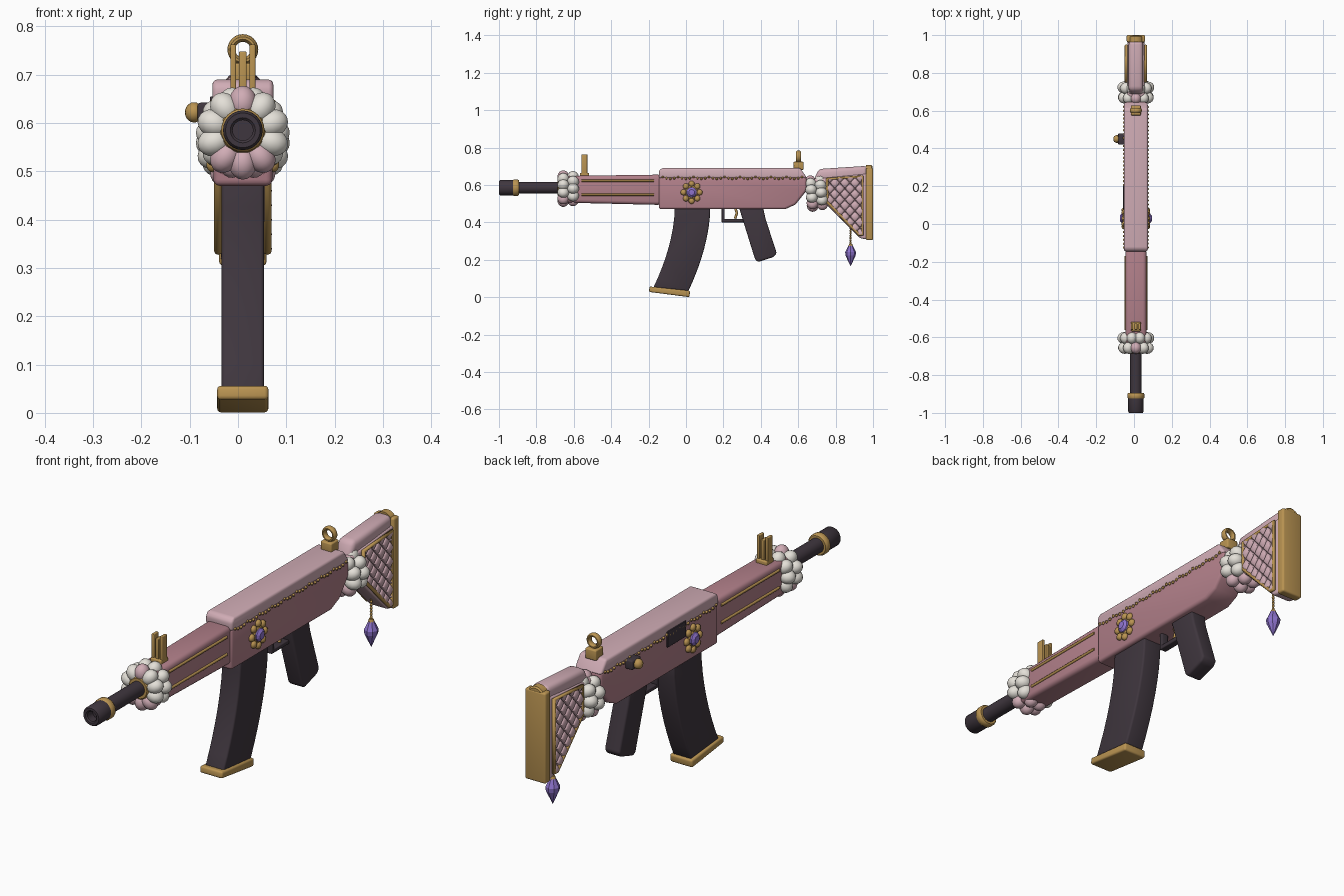
import bpy, bmesh, math
from mathutils import Vector, Matrix

cube = bpy.data.objects.get("Cube")
if cube:
    bpy.data.objects.remove(cube)

CX = 0.01  # centre line of the body
made = []


def material(name, rgb):
    lin = [((c / 255 + 0.055) / 1.055) ** 2.4 for c in rgb] + [1]
    m = bpy.data.materials.new(name)
    m.use_nodes = True
    m.diffuse_color = lin
    bsdf = m.node_tree.nodes["Principled BSDF"]
    bsdf.inputs["Base Color"].default_value = lin
    bsdf.inputs["Roughness"].default_value = 0.6
    return m


ROSE = material("dusty rose", (178, 128, 138))
PINK = material("light pink", (208, 172, 181))
WHITE = material("cream white", (228, 224, 216))
GOLD = material("gold", (186, 148, 82))
DARK = material("charcoal", (63, 54, 62))
PURPLE = material("violet", (142, 115, 205))


def finish(name, bm, mat, smooth=True):
    bmesh.ops.recalc_face_normals(bm, faces=bm.faces[:])
    mesh = bpy.data.meshes.new(name)
    bm.to_mesh(mesh)
    bm.free()
    mesh.materials.append(mat)
    ob = bpy.data.objects.new(name, mesh)
    bpy.context.collection.objects.link(ob)
    if smooth:
        made.append(ob)
    return ob


def round_edges(bm, width, segments=3):
    edges = [e for e in bm.edges if e.is_manifold and e.calc_face_angle(0) > 0.5]
    bmesh.ops.bevel(bm, geom=edges, offset=width, segments=segments, profile=0.5,
                    affect='EDGES', clamp_overlap=True)


def prism(name, pts, half, mat, bevel=0.01, x=CX, segments=3):
    """Side profile of (y, z) points, extruded across x."""
    bm = bmesh.new()
    face = bm.faces.new([bm.verts.new((x - half, y, z)) for y, z in pts])
    ext = bmesh.ops.extrude_face_region(bm, geom=[face])
    bmesh.ops.translate(bm, vec=(2 * half, 0, 0),
                        verts=[v for v in ext["geom"] if isinstance(v, bmesh.types.BMVert)])
    bmesh.ops.recalc_face_normals(bm, faces=bm.faces[:])
    if bevel:
        round_edges(bm, bevel, segments)
    return finish(name, bm, mat)


def box(name, y0, y1, z0, z1, half, mat, bevel=0.005, x=CX):
    return prism(name, [(y0, z0), (y1, z0), (y1, z1), (y0, z1)], half, mat, bevel, x)


def lathe(name, profile, mat, matrix, sides=24, smooth=True):
    """Spin (radius, height) points around local z."""
    bm = bmesh.new()
    vs = [bm.verts.new((r, 0, h)) for r, h in profile]
    es = [bm.edges.new(p) for p in zip(vs, vs[1:])]
    bmesh.ops.spin(bm, geom=vs + es, cent=(0, 0, 0), axis=(0, 0, 1),
                   angle=math.tau, steps=sides)
    bmesh.ops.remove_doubles(bm, verts=bm.verts[:], dist=1e-5)
    bm.transform(matrix)
    return finish(name, bm, mat, smooth)


def balls(name, spots, mat, u=10, v=7):
    """Many ellipsoids in one mesh; each spot is (matrix, size)."""
    bm = bmesh.new()
    for matrix, size in spots:
        bmesh.ops.create_uvsphere(bm, u_segments=u, v_segments=v, radius=1,
                                  matrix=matrix @ Matrix.Diagonal((*size, 1)))
    return finish(name, bm, mat)


def tube(name, pts, radius, mat, cyclic=False):
    cu = bpy.data.curves.new(name, 'CURVE')
    cu.dimensions = '3D'
    cu.bevel_depth = radius
    cu.bevel_resolution = 2
    cu.use_fill_caps = True
    sp = cu.splines.new('POLY')
    sp.points.add(len(pts) - 1)
    for p, co in zip(sp.points, pts):
        p.co = (*co, 1)
    sp.use_cyclic_u = cyclic
    cu.materials.append(mat)
    ob = bpy.data.objects.new(name, cu)
    bpy.context.collection.objects.link(ob)
    return ob


def at(x, y, z):
    return Matrix.Translation((x, y, z))


# Barrel, muzzle and collars, along y
along_y = at(CX, 0, 0.585) @ Matrix.Rotation(-math.pi / 2, 4, 'X')
lathe("barrel", [(0, -0.92), (0.031, -0.92), (0.031, -0.55), (0, -0.55)], DARK, along_y)
lathe("muzzle", [(0, -0.96), (0.021, -0.96), (0.021, -0.995), (0.026, -1), (0.036, -1),
                 (0.041, -0.993), (0.041, -0.92), (0, -0.92)], DARK, along_y)
for label, y, r in (("muzzle_collar", -0.91, 0.045), ("handguard_collar", -0.67, 0.047)):
    lathe(label, [(0.02, y - 0.016), (r - 0.005, y - 0.016), (r, y - 0.01), (r, y + 0.01),
                  (r - 0.005, y + 0.016), (0.02, y + 0.016)], GOLD, along_y)

# Handguard with gilded side rails
prism("handguard", [(-0.64, 0.505), (-0.13, 0.493), (-0.13, 0.655), (-0.64, 0.648)],
      0.055, ROSE, 0.018)
for side in (-1, 1):
    for z in (0.548, 0.622):
        x = CX + side * 0.055
        tube("handguard_rail", [(x, -0.56, z), (x, -0.17, z)], 0.006, GOLD)

# Receiver body and paler top cover
prism("receiver", [(-0.145, 0.47), (0.53, 0.47), (0.585, 0.495), (0.645, 0.57),
                   (0.645, 0.645), (-0.145, 0.645)], 0.061, ROSE, 0.013)
prism("top_cover", [(-0.145, 0.636), (0.648, 0.636), (0.61, 0.69), (-0.13, 0.69),
                    (-0.145, 0.675)], 0.063, PINK, 0.01)

# Bead trim in shallow scallops, and jewelled flowers
for side in (-1, 1):
    spots = []
    for i in range(37):
        z = 0.642 - 0.009 * abs(math.sin(i * math.pi / 4))
        spots.append((at(CX + side * 0.063, -0.125 + i * 0.0207, z), (0.006, 0.0065, 0.0065)))
    balls("bead_trim", spots, GOLD, 8, 6)
    fx, fy, fz = CX + side * 0.063, 0.03, 0.56
    petals = [(at(fx, fy + 0.043 * math.cos(a), fz + 0.046 * math.sin(a)), (0.013, 0.016, 0.016))
              for a in (math.pi / 2 + k * math.tau / 8 for k in range(8))]
    balls("flower_petals", petals, GOLD)
    balls("flower_setting", [(at(fx, fy, fz), (0.011, 0.034, 0.038))], GOLD, 20, 10)
    facing = at(fx, fy, fz) @ Matrix.Rotation(side * math.pi / 2, 4, 'Y')
    lathe("flower_gem", [(0, 0), (0.029, 0.004), (0.027, 0.012), (0.016, 0.021), (0, 0.022)],
          PURPLE, facing, 10, False)

# Charging handle and ejection port on the -x side
box("ejection_port", 0.08, 0.205, 0.588, 0.655, 0.005, DARK, 0.002, CX - 0.063)
box("handle_stem", 0.42, 0.48, 0.602, 0.642, 0.022, DARK, 0.006, -0.062)
balls("handle_knob", [(at(-0.091, 0.45, 0.622), (0.019, 0.021, 0.021))], GOLD, 16, 10)

# Curved magazine with floor plate
steps = [i / 8 for i in range(9)]
front = [(-0.06 - 0.115 * t ** 1.8, 0.48 - 0.43 * t) for t in steps]
back = [(0.13 - 0.117 * t ** 1.8, 0.48 - 0.447 * t) for t in steps]
prism("magazine", front + back[::-1], 0.044, DARK, 0.008)
prism("magazine_floor_plate", [(-0.198, 0.028), (0.018, 0.0), (0.022, 0.034), (-0.195, 0.057)],
      0.053, GOLD, 0.008)

# Grip, trigger and guard
prism("grip", [(0.28, 0.49), (0.41, 0.49), (0.425, 0.42), (0.485, 0.235), (0.47, 0.215),
               (0.385, 0.188), (0.37, 0.2)], 0.036, DARK, 0.012)
box("guard_bottom", 0.19, 0.325, 0.4, 0.418, 0.016, DARK, 0.004)
box("guard_front", 0.19, 0.206, 0.4, 0.48, 0.016, DARK, 0.004)
tube("trigger", [(CX, 0.262, 0.48), (CX, 0.272, 0.45), (CX, 0.262, 0.42)], 0.007, GOLD)

# Sights
box("front_sight_base", -0.568, -0.518, 0.64, 0.665, 0.026, GOLD)
for dx, top, half in ((-0.02, 0.763, 0.006), (0, 0.748, 0.008), (0.02, 0.763, 0.006)):
    box("front_sight_post", -0.56, -0.527, 0.65, top, half, GOLD, 0.003, CX + dx)
box("rear_sight_base", 0.575, 0.628, 0.68, 0.724, 0.026, GOLD)
bm = bmesh.new()
rear_ring = [(0.024 + 0.008 * math.cos(a), 0.014 * math.sin(a))
             for a in (k * math.tau / 10 for k in range(11))]
bm.free()
lathe("rear_sight_ring", rear_ring, GOLD,
      at(CX, 0.601, 0.752) @ Matrix.Rotation(math.pi / 2, 4, 'X'))


# Fluffy trim rings of plump blobs
def fluffy_ring(name, y, z, tilt):
    base = at(CX, y, z) @ Matrix.Rotation(tilt, 4, 'X')
    groups = {"cream": [], "pink": []}
    for row, (dy, shift) in enumerate(((-0.026, 0), (0.026, 0.5))):
        for k in range(10):
            a = math.pi / 2 + (k + shift) * math.tau / 10
            pink = math.sin(a) > 0.97 or math.sin(a) < -0.75
            m = base @ at(0.062 * math.cos(a), dy, 0.062 * math.sin(a)) \
                @ Matrix.Rotation(-a, 4, 'Y')
            groups["pink" if pink else "cream"].append((m, (0.036, 0.032, 0.029)))
    balls(name + "_cream", groups["cream"], WHITE, 14, 10)
    balls(name + "_pink", groups["pink"], PINK, 14, 10)


fluffy_ring("front_fluff", -0.63, 0.58, 0)
fluffy_ring("rear_fluff", 0.697, 0.556, 0.1)

# Stock: core, rounded cheek bar and butt plate
prism("stock_core", [(0.66, 0.63), (0.97, 0.66), (0.97, 0.308), (0.93, 0.315), (0.75, 0.495),
                     (0.66, 0.52)], 0.045, PINK, 0.01)
prism("cheek_bar", [(0.68, 0.62), (0.97, 0.63), (0.97, 0.702), (0.71, 0.685)],
      0.038, PINK, 0.02)
box("butt_plate", 0.962, 1.0, 0.305, 0.69, 0.049, GOLD, 0.008)
lathe("butt_plate_cap", [(0, 0.963), (0.04, 0.963), (0.04, 0.992), (0.034, 0.998), (0, 0.998)],
      GOLD, at(CX, 0, 0.666) @ Matrix.Rotation(-math.pi / 2, 4, 'X'))

# Quilted stock panels, trimmed to the outline and framed in gold
outline = [(0.755, 0.632), (0.944, 0.645), (0.944, 0.335), (0.925, 0.335), (0.755, 0.51)]
middle = Vector((0, 0.88, 0.55))
for side in (-1, 1):
    x = CX + side * 0.046
    bm = bmesh.new()
    for i in range(-6, 7):
        for j in range(-6, 7):
            y, z = 0.85 + (i - j) * 0.027, 0.49 + (i + j) * 0.03
            cell = bmesh.ops.create_uvsphere(
                bm, u_segments=4, v_segments=9, radius=1,
                matrix=at(x, y, z) @ Matrix.Rotation(math.pi / 2, 4, 'Y')
                @ Matrix.Diagonal((0.03, 0.027, 0.014, 1)))
    for (y0, z0), (y1, z1) in zip(outline, outline[1:] + outline[:1]):
        p = Vector((0, y0, z0))
        n = Vector((0, z1 - z0, y0 - y1))
        if n.dot(middle - p) > 0:
            n = -n
        bmesh.ops.bisect_plane(bm, geom=bm.verts[:] + bm.edges[:] + bm.faces[:],
                               plane_co=p, plane_no=n, clear_outer=True)
    finish("quilted_panel", bm, PINK)
    tube("panel_frame", [(CX + side * 0.051, y, z) for y, z in outline], 0.0085, GOLD, True)

# Hanging crystal charm
links = [(at(CX, 0.88, 0.368 - k * 0.013), (0.006, 0.006, 0.007)) for k in range(7)]
balls("charm_chain", links, GOLD, 8, 6)
lathe("charm_cap", [(0, 0.288), (0.009, 0.284), (0.014, 0.268), (0, 0.264)], GOLD,
      at(CX, 0.88, 0), 10)
lathe("charm_crystal", [(0, 0.277), (0.012, 0.275), (0.029, 0.24), (0.027, 0.222), (0, 0.164)],
      PURPLE, at(CX, 0.88, 0), 8, False)

# Smooth shading with crisp edges
bpy.ops.object.select_all(action='DESELECT')
for ob in made:
    ob.select_set(True)
bpy.context.view_layer.objects.active = made[0]
bpy.ops.object.shade_smooth_by_angle(angle=math.radians(40))
